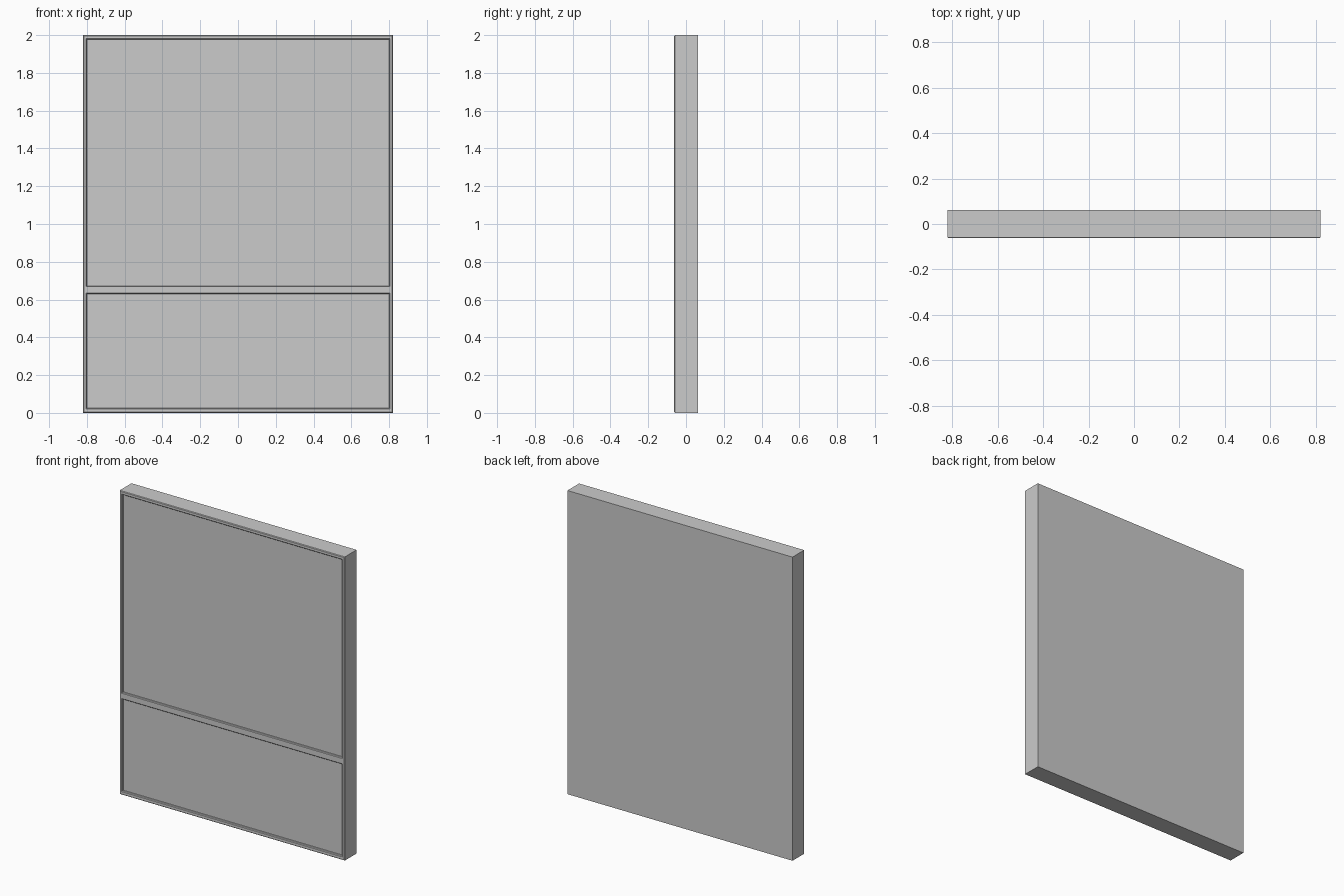
import bpy, bmesh

if "Cube" in bpy.data.objects:
    bpy.data.objects.remove(bpy.data.objects["Cube"])

HX, HY, H = 0.82, 0.0625, 2.0   # half width, half depth, height
DEPTH, CH = 0.015, 0.004        # recess depth, front edge chamfer


def box(name, x, y0, y1, z0, z1):
    me = bpy.data.meshes.new(name)
    bm = bmesh.new()
    bmesh.ops.create_cube(bm, size=1)
    for v in bm.verts:
        v.co = (v.co.x * 2 * x, y1 if v.co.y > 0 else y0, z1 if v.co.z > 0 else z0)
    bm.to_mesh(me)
    bm.free()
    ob = bpy.data.objects.new(name, me)
    bpy.context.collection.objects.link(ob)
    return ob


# Solid slab with two shallow recessed fields in the front
slab = box("panel_slab", HX, -HY, HY, 0, H)
for name, z0, z1 in (("lower_recess_cutter", 0.025, 0.63),
                     ("upper_recess_cutter", 0.673, 1.977)):
    cutter = box(name, 0.80, -HY - 0.1, -HY + DEPTH, z0, z1)
    cutter.hide_render = True
    cutter.hide_viewport = True
    mod = slab.modifiers.new(name, 'BOOLEAN')
    mod.object = cutter
    mod.solver = 'EXACT'

# Bake the recesses, then chamfer every edge of the front frame face
dg = bpy.context.evaluated_depsgraph_get()
mesh = bpy.data.meshes.new_from_object(slab.evaluated_get(dg))
slab.modifiers.clear()
slab.data = mesh
bm = bmesh.new()
bm.from_mesh(mesh)
bmesh.ops.dissolve_limit(bm, angle_limit=0.01, verts=bm.verts, edges=bm.edges)
edges = [e for e in bm.edges
         if all(abs(v.co.y + HY) < 1e-4 for v in e.verts)
         and len(e.link_faces) == 2 and e.calc_face_angle() > 0.5]
bmesh.ops.bevel(bm, geom=edges, offset=CH, segments=1, affect='EDGES')
bm.to_mesh(mesh)
bm.free()
